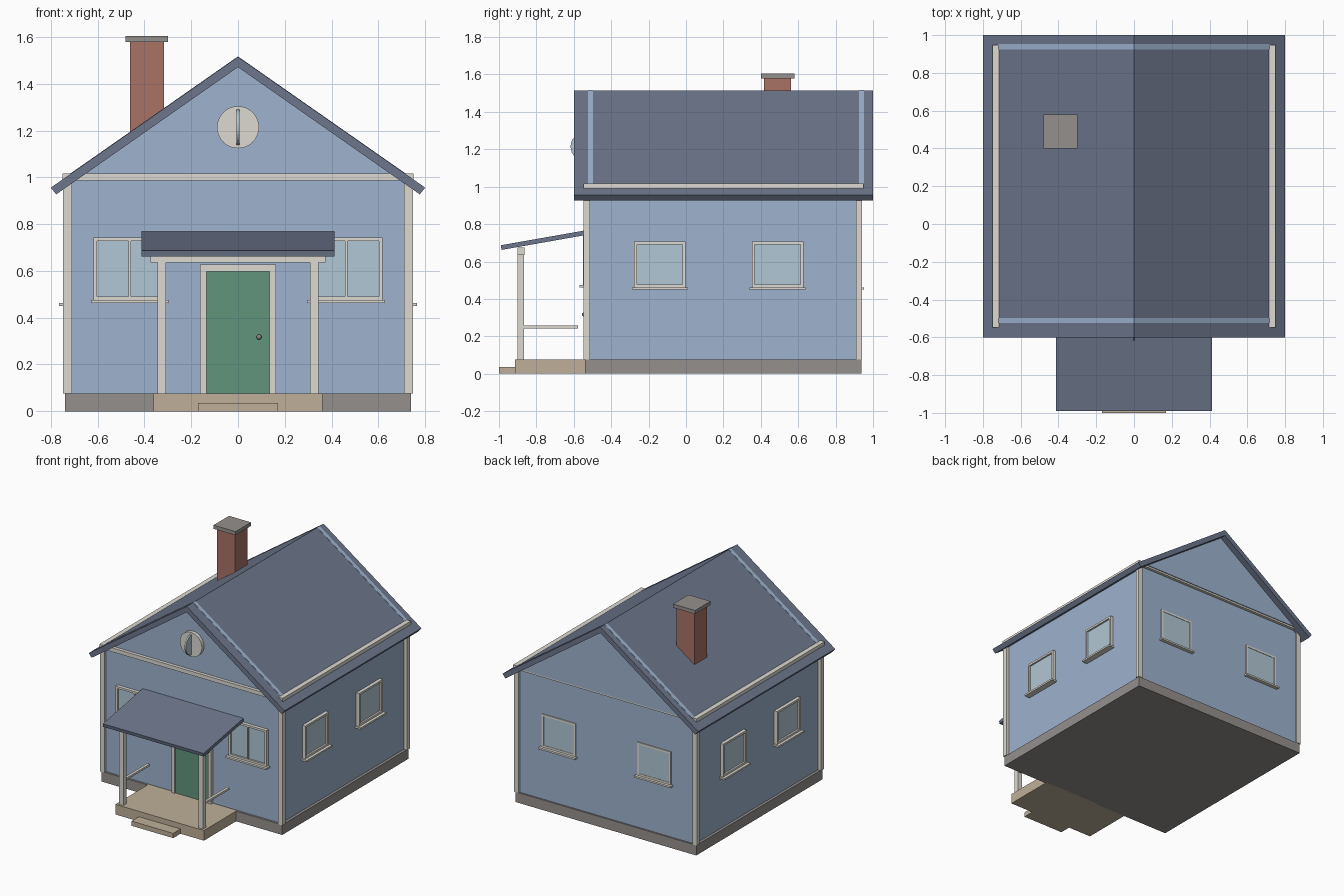
import bpy, bmesh, math
from mathutils import Matrix, Vector

if "Cube" in bpy.data.objects:
    bpy.data.objects.remove(bpy.data.objects["Cube"])


def material(name, r, g, b):
    m = bpy.data.materials.new(name)
    m.diffuse_color = (r, g, b, 1)
    m.use_nodes = True
    m.node_tree.nodes["Principled BSDF"].inputs["Base Color"].default_value = m.diffuse_color
    return m


WALL = material("wall_blue", 0.34, 0.45, 0.62)
ROOF = material("roof_slate", 0.15, 0.18, 0.26)
TRIM = material("trim_cream", 0.72, 0.70, 0.64)
STONE = material("stone_grey", 0.30, 0.28, 0.27)
WOOD = material("deck_wood", 0.52, 0.43, 0.32)
DOOR = material("door_green", 0.12, 0.30, 0.20)
GLASS = material("glass", 0.44, 0.57, 0.66)
BRICK = material("brick", 0.40, 0.17, 0.13)
METAL = material("knob_metal", 0.25, 0.25, 0.25)


def finish(name, bm, mat, loc=(0, 0, 0), rot=(0, 0, 0)):
    bmesh.ops.recalc_face_normals(bm, faces=bm.faces)
    me = bpy.data.meshes.new(name)
    bm.to_mesh(me)
    bm.free()
    me.materials.append(mat)
    ob = bpy.data.objects.new(name, me)
    ob.location, ob.rotation_euler = loc, rot
    bpy.context.collection.objects.link(ob)
    return ob


def boxes(name, mat, *bounds, loc=(0, 0, 0), rot=(0, 0, 0)):
    """One object made of boxes given as x0, x1, y0, y1, z0, z1."""
    bm = bmesh.new()
    for x0, x1, y0, y1, z0, z1 in bounds:
        centre = Vector((x0 + x1, y0 + y1, z0 + z1)) / 2
        size = Matrix.Diagonal((x1 - x0, y1 - y0, z1 - z0, 1))
        bmesh.ops.create_cube(bm, size=1, matrix=Matrix.Translation(centre) @ size)
    return finish(name, bm, mat, loc, rot)


def extrude_y(name, mat, profile, y0, y1):
    bm = bmesh.new()
    face = bm.faces.new([bm.verts.new((x, y0, z)) for x, z in profile])
    ext = bmesh.ops.extrude_face_region(bm, geom=[face])
    verts = [v for v in ext["geom"] if isinstance(v, bmesh.types.BMVert)]
    bmesh.ops.translate(bm, verts=verts, vec=(0, y1 - y0, 0))
    return finish(name, bm, mat)


def disc(name, mat, radius, depth, loc, axis):
    bm = bmesh.new()
    turn = Matrix.Rotation(math.pi / 2, 4, axis)
    bmesh.ops.create_cone(bm, cap_ends=True, segments=32, radius1=radius,
                          radius2=radius, depth=depth, matrix=turn)
    return finish(name, bm, mat, loc)


def window(name, loc, angle, w, z0, z1, mullion=False, glass_out=0.012):
    """Built facing -y with the wall plane at y = 0, then turned about z."""
    h, t, d = w / 2, 0.015, -0.025
    bars = [(-h, -h + t, d, 0.01, z0, z1), (h - t, h, d, 0.01, z0, z1),
            (-h + t, h - t, d, 0.01, z0, z0 + t), (-h + t, h - t, d, 0.01, z1 - t, z1)]
    if mullion:
        bars.append((-0.005, 0.005, d, 0, z0 + t, z1 - t))
    place = dict(loc=loc, rot=(0, 0, math.radians(angle)))
    boxes(name + "_frame", TRIM, *bars, **place)
    boxes(name + "_sill", TRIM, (-h - 0.012, h + 0.012, -0.045, 0.01, z0 - 0.013, z0), **place)
    boxes(name + "_glass", GLASS, (-h + t, h - t, -glass_out, 0.005, z0 + t, z1 - t), **place)


# House body and foundation
boxes("foundation", STONE, (-0.74, 0.74, -0.54, 0.937, 0, 0.075))
boxes("walls", WALL, (-0.72, 0.72, -0.525, 0.925, 0.075, 1.0))
gable = [(-0.72, 1.0), (0.72, 1.0), (0.72, 1.014), (0, 1.517), (-0.72, 1.014)]
extrude_y("front_gable", WALL, gable, -0.525, -0.497)
extrude_y("back_gable", WALL, gable, 0.925, 0.953)

# Main roof: two slabs meeting at the ridge
for s, side in ((-1, "left"), (1, "right")):
    extrude_y(side + "_roof", ROOF,
              [(0, 1.515), (s * 0.8, 0.956), (s * 0.777, 0.927), (0, 1.471)], -0.6, 1.0)

# Corner boards and frieze trim
for s, side in ((-1, "left"), (1, "right")):
    x0, x1 = sorted((s * 0.71, s * 0.747))
    boxes(side + "_corner_boards", TRIM, (x0, x1, -0.547, -0.512, 0.075, 0.985),
          (x0, x1, 0.91, 0.94, 0.075, 0.985))
    x0, x1 = sorted((s * 0.715, s * 0.75))
    boxes(side + "_frieze", TRIM, (x0, x1, -0.549, 0.948, 0.987, 1.016))
boxes("front_frieze", TRIM, (-0.75, 0.75, -0.549, -0.52, 0.987, 1.016))
boxes("back_frieze", TRIM, (-0.75, 0.75, 0.915, 0.947, 0.987, 1.016))

# Chimney
boxes("chimney", BRICK, (-0.462, -0.317, 0.417, 0.561, 1.0, 1.578))
boxes("chimney_cap", STONE, (-0.48, -0.3, 0.4, 0.58, 1.578, 1.605))

# Round gable vent with an upright pane standing out of it
disc("vent_disc", TRIM, 0.09, 0.03, (0, -0.535, 1.214), 'X')
disc("vent_pane", GLASS, 0.077, 0.012, (0, -0.54, 1.214), 'Y')

# Windows
for s, side in ((-1, "left"), (1, "right")):
    window(f"front_{side}_window", (s * 0.462, -0.525, 0), 0, 0.31, 0.475, 0.742, True)
    window(f"back_{side}_window", (s * 0.39, 0.907, 0), 180, 0.275, 0.462, 0.706, glass_out=0.022)
    for y, end in ((-0.14, "near"), (0.49, "far")):
        window(f"{side}_{end}_window", (s * 0.72, y, 0), s * 90, 0.275, 0.462, 0.706)

# Door
boxes("door", DOOR, (-0.135, 0.135, -0.537, -0.52, 0.075, 0.598))
boxes("door_frame", TRIM, (-0.162, -0.135, -0.546, -0.52, 0.075, 0.627),
      (0.135, 0.162, -0.546, -0.52, 0.075, 0.627), (-0.135, 0.135, -0.546, -0.52, 0.598, 0.627))
bm = bmesh.new()
bmesh.ops.create_uvsphere(bm, u_segments=16, v_segments=8, radius=0.011)
for f in bm.faces:
    f.smooth = True
finish("door_knob", bm, METAL, (0.09, -0.546, 0.317))

# Porch
boxes("porch_deck", WOOD, (-0.362, 0.362, -0.915, -0.53, 0, 0.075))
boxes("porch_step", WOOD, (-0.17, 0.17, -1.0, -0.91, 0, 0.035))
for s, side in ((-1, "left"), (1, "right")):
    x = s * 0.326
    boxes(side + "_porch_post", TRIM, (x - 0.018, x + 0.018, -0.9, -0.865, 0.075, 0.64))
    boxes(side + "_porch_rail", TRIM, (x - 0.01, x + 0.01, -0.87, -0.578, 0.242, 0.257))
boxes("porch_beam", TRIM, (-0.374, 0.374, -0.902, -0.863, 0.636, 0.676))
boxes("porch_roof", ROOF, (-0.412, 0.412, -0.245, 0.245, -0.0125, 0.0125),
      loc=(0, -0.747, 0.717), rot=(math.radians(10), 0, 0))
